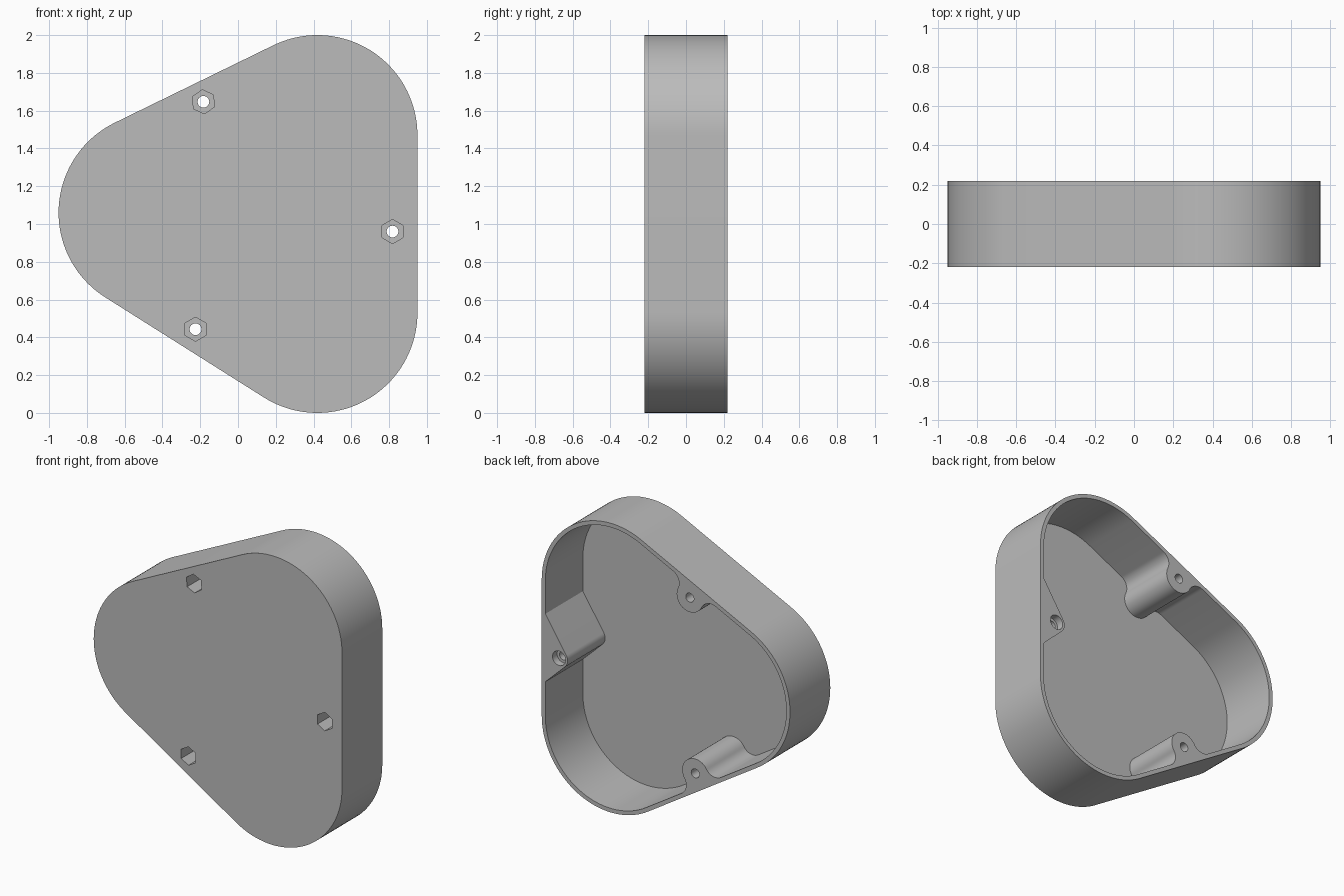
import bpy
from math import sin, cos, radians, degrees, atan2, acos, hypot, sqrt
from mathutils import Vector
import bmesh

if "Cube" in bpy.data.objects:
    bpy.data.objects.remove(bpy.data.objects["Cube"])

FRONT, BACK, FLOOR, WALL = -0.22, 0.22, 0.03, 0.028
CORNERS = [Vector(p) for p in ((-0.42, 1.06), (0.42, 0.53), (0.42, 1.47))]
RADIUS = 0.53
# screw positions, one beside each straight side
SCREWS = [Vector(p) for p in ((-0.225, 0.443), (0.818, 0.96), (-0.183, 1.647))]
HEX_TURN = (90, 90, 95)


def arc(centre, r, a0, a1, n):
    """Points on an arc, angles in degrees."""
    angles = [radians(a0 + (a1 - a0) * i / n) for i in range(n + 1)]
    return [Vector((centre[0] + r * cos(a), centre[1] + r * sin(a))) for a in angles]


def round_boss(h, r=0.1, f=0.08):
    """Round boss blended into the wall by two fillets; wall lies at height h."""
    d = sqrt((r + f) ** 2 - (h - f) ** 2)
    phi = degrees(atan2(f - h, d))
    return (arc((-d, h - f), f, 90, phi, 14)
            + arc((0, 0), r, phi + 180, 360 - phi, 28)[1:]
            + arc((d, h - f), f, 180 - phi, 90, 14)[1:])


def wedge_boss(h, r=0.066, low=0.19, high=0.28):
    """Triangular boss with a rounded tip."""
    a0 = degrees(atan2(h, -low) + acos(r / hypot(h, low)))
    a1 = degrees(atan2(h, high) - acos(r / hypot(h, high))) + 360
    return [Vector((-low, h))] + arc((0, 0), r, a0, a1, 16) + [Vector((high, h))]


def outline(r, bosses=False):
    """Rounded triangle, optionally notched by the bosses."""
    points = []
    for i, c in enumerate(CORNERS):
        t_in = (c - CORNERS[i - 1]).normalized()
        t = (CORNERS[(i + 1) % 3] - c).normalized()
        n = Vector((t.y, -t.x))
        a0 = degrees(atan2(-t_in.x, t_in.y))
        a1 = degrees(atan2(n.y, n.x))
        if a1 < a0:
            a1 += 360
        points += arc(c, r, a0, a1, 40)
        if bosses:
            h = (c - SCREWS[i]).dot(n) + r
            shape = wedge_boss(h) if i == 1 else round_boss(h)
            points += [SCREWS[i] + t * p.x + n * p.y for p in shape]
    return points


def prism(name, points, y0, y1):
    """Extrude an x-z profile along y."""
    bm = bmesh.new()
    face = bm.faces.new([bm.verts.new((p.x, y0, p.y)) for p in points])
    new = bmesh.ops.extrude_face_region(bm, geom=[face])["geom"]
    verts = [v for v in new if isinstance(v, bmesh.types.BMVert)]
    bmesh.ops.translate(bm, verts=verts, vec=(0, y1 - y0, 0))
    bmesh.ops.recalc_face_normals(bm, faces=bm.faces)
    mesh = bpy.data.meshes.new(name)
    bm.to_mesh(mesh)
    bm.free()
    obj = bpy.data.objects.new(name, mesh)
    bpy.context.collection.objects.link(obj)
    return obj


def cut(obj, name, points, y0, y1):
    """Subtract a prism and discard the cutter."""
    cutter = prism(name, points, y0, y1)
    cutter.hide_render = True
    mod = obj.modifiers.new(name, "BOOLEAN")
    mod.operation, mod.solver, mod.object = "DIFFERENCE", "EXACT", cutter
    graph = bpy.context.evaluated_depsgraph_get()
    mesh = bpy.data.meshes.new_from_object(obj.evaluated_get(graph))
    obj.modifiers.clear()
    obj.data = mesh
    bpy.data.objects.remove(cutter)


# shell with an open back
shell = prism("case_shell", outline(RADIUS), FRONT, BACK)
cut(shell, "cavity_cutter", outline(RADIUS - WALL, True), FRONT + FLOOR, BACK + 0.1)

# screw holes with hexagonal nut pockets in the front
for screw, turn in zip(SCREWS, HEX_TURN):
    cut(shell, "hole_cutter", arc(screw, 0.031, 0, 360, 32)[:-1], FRONT - 0.1, BACK + 0.1)
    cut(shell, "nut_cutter", arc(screw, 0.064, turn, turn + 360, 6)[:-1], FRONT - 0.1, FRONT + 0.15)

# wider bore in the back of the wedge boss
cut(shell, "bore_cutter", arc(SCREWS[1], 0.05, 0, 360, 32)[:-1], BACK - 0.05, BACK + 0.1)

# plain grey material
grey = bpy.data.materials.new("plain_grey")
grey.use_nodes = True
colour = (0.5, 0.5, 0.5, 1)
grey.diffuse_color = colour
grey.node_tree.nodes["Principled BSDF"].inputs["Base Color"].default_value = colour
shell.data.materials.clear()
shell.data.materials.append(grey)

bpy.ops.object.select_all(action="DESELECT")
shell.select_set(True)
bpy.context.view_layer.objects.active = shell
bpy.ops.object.shade_smooth_by_angle(angle=radians(30))
